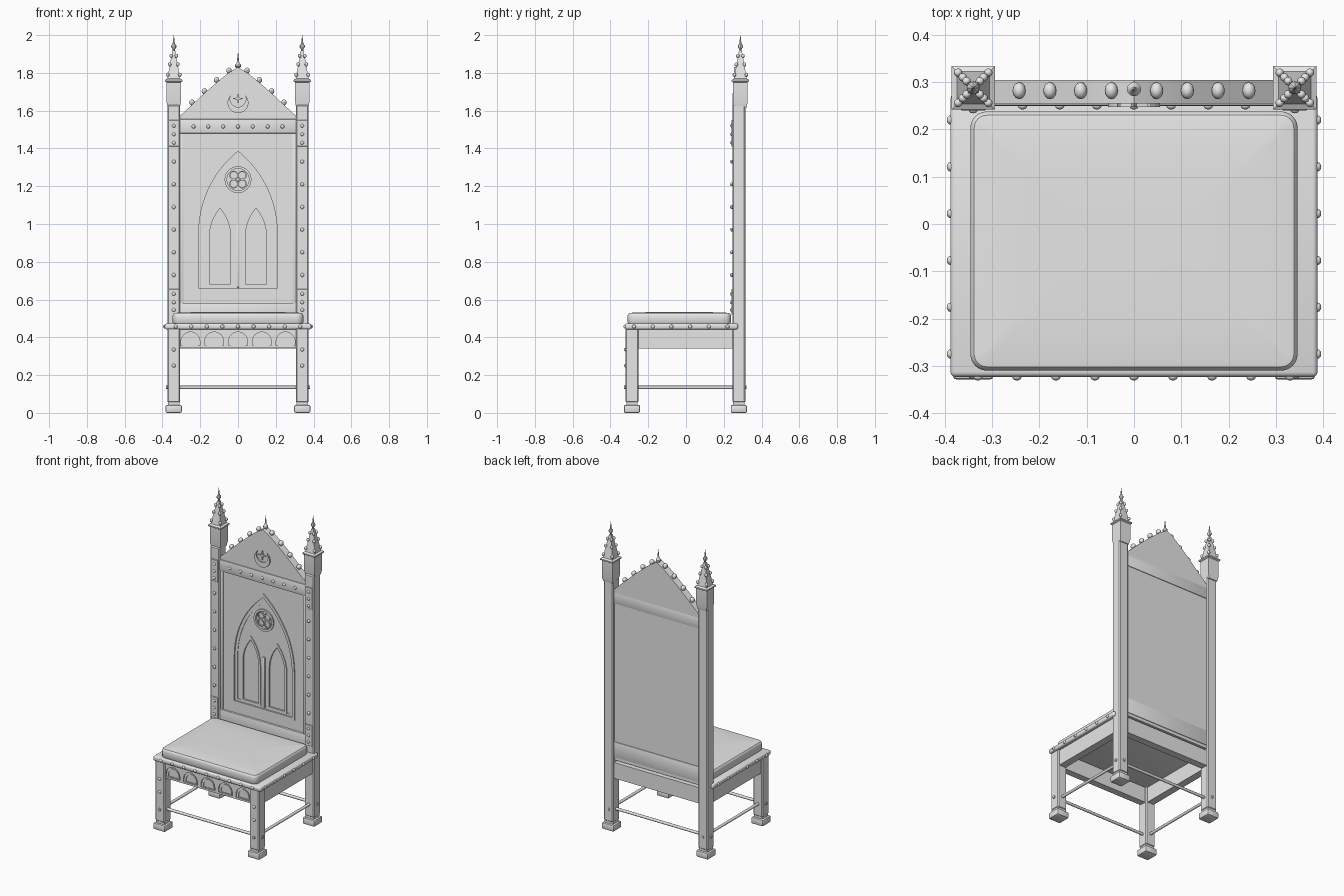
import bpy, bmesh, math
from mathutils import Matrix, Vector

if "Cube" in bpy.data.objects:
    bpy.data.objects.remove(bpy.data.objects["Cube"])

grey = bpy.data.materials.new("stone_grey")
grey.diffuse_color = (0.8, 0.8, 0.8, 1)
grey.use_nodes = True
grey.node_tree.nodes["Principled BSDF"].inputs["Base Color"].default_value = grey.diffuse_color
SIDES = (-1, 1)


def finish(name, bm, smooth=True):
    mesh = bpy.data.meshes.new(name)
    bmesh.ops.recalc_face_normals(bm, faces=bm.faces)
    for f in bm.faces:
        f.smooth = smooth
    bm.to_mesh(mesh)
    bm.free()
    return add(name, mesh)


def add(name, mesh):
    ob = bpy.data.objects.new(name, mesh)
    bpy.context.collection.objects.link(ob)
    mesh.materials.clear()
    mesh.materials.append(grey)
    bpy.ops.object.select_all(action='DESELECT')
    ob.select_set(True)
    bpy.context.view_layer.objects.active = ob
    bpy.ops.object.shade_smooth_by_angle(angle=math.radians(35))
    return ob


def box(name, x0, x1, y0, y1, z0, z1, bevel=0.004, seg=2):
    bm = bmesh.new()
    m = Matrix.Translation(((x0 + x1) / 2, (y0 + y1) / 2, (z0 + z1) / 2))
    bmesh.ops.create_cube(bm, size=1, matrix=m @ Matrix.Diagonal((x1 - x0, y1 - y0, z1 - z0, 1)))
    if bevel:
        bmesh.ops.bevel(bm, geom=bm.edges[:], offset=bevel, segments=seg, profile=0.5, affect='EDGES')
    return finish(name, bm)


def balls(name, spots, size):
    bm = bmesh.new()
    for p in spots:
        bmesh.ops.create_uvsphere(bm, u_segments=12, v_segments=8, radius=1,
                                  matrix=Matrix.Translation(p) @ Matrix.Diagonal((*size, 1)))
    return finish(name, bm)


def lathe(name, x, y, profile, n, turn=0.0):
    """Stack n-sided rings (radius, z) into a closed solid."""
    bm = bmesh.new()
    rings = [[bm.verts.new((x + r * math.cos(turn + math.tau * i / n),
                            y + r * math.sin(turn + math.tau * i / n), z)) for i in range(n)]
             for r, z in profile]
    for a, b in zip(rings, rings[1:]):
        for i in range(n):
            bm.faces.new((a[i], a[(i + 1) % n], b[(i + 1) % n], b[i]))
    bm.faces.new(rings[0])
    bm.faces.new(rings[-1])
    return finish(name, bm)


def plate(name, outlines, y0, y1):
    """Upright plate from x/z outlines; inner outlines become holes."""
    cu = bpy.data.curves.new(name, 'CURVE')
    cu.dimensions, cu.fill_mode, cu.extrude = '2D', 'BOTH', (y1 - y0) / 2
    for pts in outlines:
        sp = cu.splines.new('POLY')
        sp.points.add(len(pts) - 1)
        for p, (x, z) in zip(sp.points, pts):
            p.co = (x, z, 0, 1)
        sp.use_cyclic_u = True
    tmp = bpy.data.objects.new(name + "_curve", cu)
    bpy.context.collection.objects.link(tmp)
    bpy.context.view_layer.update()
    mesh = bpy.data.meshes.new_from_object(tmp.evaluated_get(bpy.context.evaluated_depsgraph_get()))
    bpy.data.objects.remove(tmp)
    mesh.transform(Matrix.Translation((0, (y0 + y1) / 2, 0)) @ Matrix.Rotation(math.pi / 2, 4, 'X'))
    return add(name, mesh)


def rect(x0, x1, z0, z1):
    return [(x0, z0), (x1, z0), (x1, z1), (x0, z1)]


def circle(cx, cz, r, n=32):
    return [(cx + r * math.cos(math.tau * i / n), cz + r * math.sin(math.tau * i / n)) for i in range(n)]


def arch(cx, w, z0, zs, za, n=12):
    """Pointed arch: half width, base, spring and apex heights."""
    h = za - zs
    d = (h * h - w * w) / (2 * w)
    end = math.atan2(h, d)
    right = [((w + d) * math.cos(end * i / n) - d, zs + (w + d) * math.sin(end * i / n)) for i in range(n)]
    pts = [(w, z0)] + right + [(0, za)] + [(-x, z) for x, z in reversed(right)] + [(-w, z0)]
    return [(cx + x, z) for x, z in pts]


def round_arch(cx, r, z0, zs, n=16):
    return [(cx + r, z0)] + [(cx + r * math.cos(math.pi * i / n), zs + r * math.sin(math.pi * i / n))
                             for i in range(n + 1)] + [(cx - r, z0)]


def rod(name, a, b, r):
    a, b = Vector(a), Vector(b)
    bm = bmesh.new()
    bmesh.ops.create_cone(bm, cap_ends=True, segments=12, radius1=r, radius2=r, depth=(b - a).length,
                          matrix=Matrix.Translation((a + b) / 2) @ (b - a).to_track_quat('Z', 'Y').to_matrix().to_4x4())
    return finish(name, bm)


# Legs, posts, feet and pinnacles
BACK, FRONT, LX = 0.28, -0.286, 0.34
for s in SIDES:
    x = s * LX
    for tag, y, top in (("front", FRONT, 0.45), ("back", BACK, 1.63)):
        box(tag + "_leg", x - 0.034, x + 0.034, y - 0.034, y + 0.034, 0.055, top, 0.006, 1)
        box(tag + "_foot", x - 0.043, x + 0.043, y - 0.043, y + 0.043, 0, 0.042, 0.008)
        box(tag + "_ankle", x - 0.03, x + 0.03, y - 0.03, y + 0.03, 0.035, 0.06, 0)
    q, py = math.sqrt(2), 0.288
    lathe("pinnacle", x, py, [(0.032 * q, 1.615), (0.038 * q, 1.645), (0.038 * q, 1.75), (0.046 * q, 1.755),
                              (0.046 * q, 1.763), (0.034 * q, 1.77), (0.008 * q, 1.915)], 4, math.pi / 4)
    lathe("pinnacle_spike", x, py, [(0.006, 1.9), (0.006, 1.925), (0.014, 1.937), (0.014, 1.943),
                                    (0.006, 1.955), (0.0006, 2.0)], 8)
    balls("pinnacle_crockets", [(x + i * d, py + j * d, z) for i in SIDES for j in SIDES
                                for d, z in ((0.032, 1.79), (0.022, 1.845), (0.014, 1.89))], (0.009, 0.009, 0.011))
    # Post straps and studs
    for z0, z1 in ((0.52, 0.655), (1.41, 1.55)):
        box("post_strap", x - 0.026, x + 0.026, 0.24, 0.25, z0, z1, 0.002, 1)
    balls("post_studs", [(x, 0.242, z) for z in (0.545, 0.585, 0.63, 0.73, 0.85, 0.97, 1.09, 1.21, 1.33,
                                                 1.43, 1.475, 1.52)], (0.01, 0.008, 0.01))
    balls("leg_studs", [(x, -0.32, z) for z in (0.25, 0.335)], (0.01, 0.008, 0.01))
    # Side stretchers and aprons
    rod("side_stretcher", (x, -0.327, 0.135), (x, 0.32, 0.135), 0.009)
    box("side_apron", x - 0.024, x + 0.024, FRONT, BACK, 0.342, 0.445, 0)
for y in (FRONT, BACK):
    rod("cross_stretcher", (-0.381, y, 0.135), (0.381, y, 0.135), 0.009)

# Seat board with stud border
box("seat_board", -0.388, 0.388, -0.323, 0.275, 0.442, 0.473, 0.01, 3)
balls("front_seat_studs", [(i * 0.0825, -0.323, 0.457) for i in range(-4, 5)], (0.01, 0.008, 0.01))
balls("side_seat_studs", [(s * 0.388, -0.275 + i * 0.099, 0.457) for s in SIDES for i in range(6)],
      (0.008, 0.01, 0.01))

# Cushion: rounded plan, soft sides, slight crown
bm = bmesh.new()
rings = []
for inset, z in ((0.006, 0.47), (0, 0.48), (0, 0.515), (0.003, 0.523), (0.008, 0.528),
                 (0.02, 0.53), (0.1, 0.533), (0.2, 0.535)):
    rc = max(0.035 - inset, 0.012)
    ring = []
    for k, (sx, sy) in enumerate(((1, 1), (-1, 1), (-1, -1), (1, -1))):
        for i in range(7):
            t = math.pi / 2 * (k + i / 6)
            ring.append(bm.verts.new((sx * (0.346 - inset - rc) + rc * math.cos(t),
                                      -0.036 + sy * (0.274 - inset - rc) + rc * math.sin(t), z)))
    rings.append(ring)
for a, b in zip(rings, rings[1:]):
    for i in range(28):
        bm.faces.new((a[i], a[(i + 1) % 28], b[(i + 1) % 28], b[i]))
bm.faces.new(rings[0])
bm.faces.new(rings[-1])
finish("seat_cushion", bm)

# Front apron with an arcade of round arches, plain back apron
AP = (-0.252, -0.126, 0, 0.126, 0.252)
plate("front_apron", [rect(-0.31, 0.31, 0.342, 0.445)], -0.302, -0.262)
plate("apron_arcade", [rect(-0.306, 0.306, 0.345, 0.442)] +
      [round_arch(c, 0.05, 0.357, 0.378) for c in AP], -0.31, -0.3)
for c in AP:
    plate("arcade_rib", [round_arch(c, 0.041, 0.357, 0.376), round_arch(c, 0.034, 0.362, 0.376)], -0.306, -0.3)
box("back_apron", -0.31, 0.31, 0.256, 0.304, 0.342, 0.445, 0)

# Back panel with rails and stiles
box("back_panel", -0.31, 0.31, 0.275, 0.3, 0.46, 1.56, 0)
box("bottom_rail", -0.31, 0.31, 0.252, 0.304, 0.48, 0.58, 0.004)
box("top_rail", -0.31, 0.31, 0.25, 0.304, 1.48, 1.555, 0.004)
for s in SIDES:
    box("stile", s * 0.3 - 0.012, s * 0.3 + 0.012, 0.255, 0.29, 0.57, 1.49, 0.003)
balls("rail_studs", [(i * 0.0785, 0.25, 1.516) for i in range(-3, 4)], (0.01, 0.008, 0.01))

# Stepped window tracery
W_OUT, W_MID, W_IN = (arch(0, 0.225, 0.645, 0.95, 1.41), arch(0, 0.208, 0.66, 0.95, 1.385),
                      arch(0, 0.19, 0.675, 0.95, 1.355))
plate("panel_field", [rect(-0.29, 0.29, 0.575, 1.485), W_MID], 0.264, 0.277)
plate("window_moulding", [W_OUT, W_MID], 0.258, 0.266)
lancets = [arch(s * 0.095, 0.066, 0.675, 0.93, 1.1) for s in SIDES]
plate("window_step", [W_MID, W_IN], 0.267, 0.277)
plate("window_tracery", [arch(0, 0.192, 0.662, 0.95, 1.357)] + lancets + [circle(0, 1.235, 0.062)], 0.27, 0.277)
for s in SIDES:
    plate("lancet_rib", [arch(s * 0.095, 0.07, 0.67, 0.93, 1.107), arch(s * 0.095, 0.056, 0.682, 0.93, 1.083)],
          0.265, 0.277)
box("mullion", -0.008, 0.008, 0.262, 0.277, 0.665, 0.995, 0.003)
plate("rose_rim", [circle(0, 1.235, 0.071), circle(0, 1.235, 0.058)], 0.262, 0.277)
for i in range(4):
    a = math.pi / 4 + i * math.pi / 2
    c = (0.032 * math.cos(a), 1.235 + 0.032 * math.sin(a))
    plate("rose_foil", [circle(*c, 0.024, 20), circle(*c, 0.018, 20)], 0.266, 0.277)
balls("rose_boss", [(0, 0.27, 1.235)], (0.01, 0.008, 0.01))

# Gable with crescent, star and crockets
half = [(0.31, 1.55), (0.31, 1.57), (0.25, 1.625), (0.2, 1.672), (0.15, 1.717), (0.1, 1.76), (0.05, 1.8), (0, 1.83)]
plate("gable", [half + [(-x, z) for x, z in half[-2::-1]]], 0.255, 0.304)
R, cz = 0.055, 1.642
outer = [(R * math.cos(math.radians(t)), cz + R * math.sin(math.radians(t))) for t in range(130, 411, 10)]
tip = outer[-1]
r2, c2 = 0.042, 0
c2 = tip[1] - math.sqrt(r2 ** 2 - tip[0] ** 2)
t0 = math.atan2(tip[1] - c2, tip[0])
sweep = math.pi + 2 * t0
inner = [(r2 * math.cos(t0 - sweep * i / 24), c2 + r2 * math.sin(t0 - sweep * i / 24)) for i in range(1, 24)]
plate("crescent", [outer + inner], 0.247, 0.258)
plate("star", [[((0.03, 0.008)[i % 2] * math.sin(i * math.pi / 4),
                 1.664 + (0.03, 0.008)[i % 2] * math.cos(i * math.pi / 4)) for i in range(8)]], 0.247, 0.258)
balls("gable_crockets", [(s * x, 0.282, z) for s in SIDES for x, z in
                         ((0.048, 1.812), (0.113, 1.762), (0.178, 1.703), (0.243, 1.643))], (0.014, 0.018, 0.016))
lathe("gable_finial", 0, 0.285, [(0.008, 1.81), (0.008, 1.825), (0.015, 1.833), (0.015, 1.843), (0.006, 1.855),
                                 (0.005, 1.87), (0.0005, 1.91)], 12)
